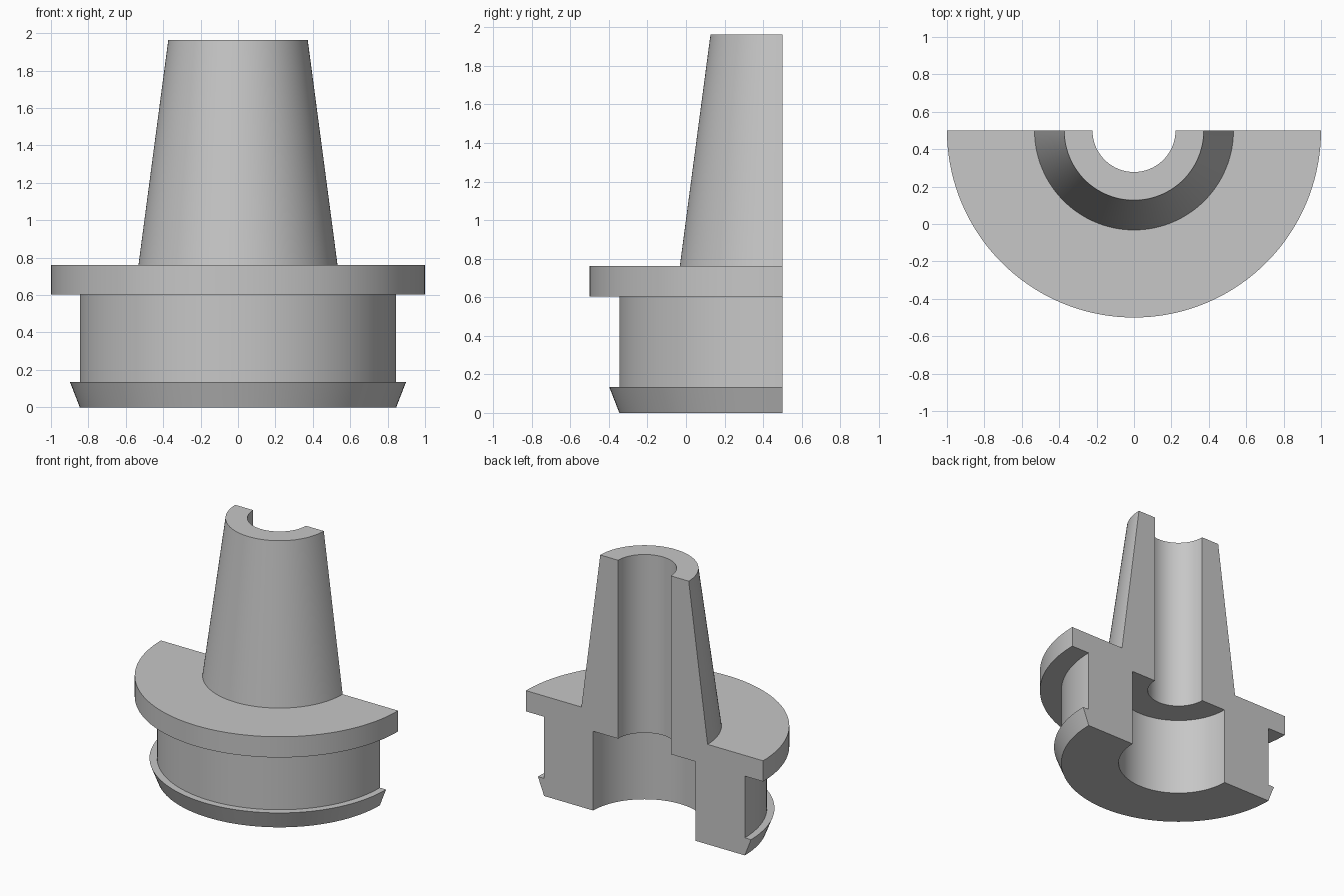
import bpy
import bmesh
import math
from mathutils import Vector

cube = bpy.data.objects.get("Cube")
if cube:
    bpy.data.objects.remove(cube, do_unlink=True)

# Main dimensions
CUT_Y = 0.5          # plane of the section cut, through the axis
HEIGHT = 1.963
FLANGE_TOP, FLANGE_BOTTOM = 0.762, 0.604
LIP_TOP = 0.134
BORE, COUNTERBORE, BODY = 0.222, 0.432, 0.846
STEPS = 72

# Wall cross-section as (radius, height)
profile = [
    (COUNTERBORE, 0), (BODY, 0),                     # underside
    (0.898, LIP_TOP), (BODY, LIP_TOP),               # flared snap lip
    (BODY, FLANGE_BOTTOM), (1, FLANGE_BOTTOM),       # body and flange
    (1, FLANGE_TOP), (0.532, FLANGE_TOP),
    (0.373, HEIGHT), (BORE, HEIGHT),                 # tapered spout
    (BORE, FLANGE_BOTTOM), (COUNTERBORE, FLANGE_BOTTOM),  # stepped bore
]

# Grey plastic
grey = bpy.data.materials.new("plain grey")
grey.use_nodes = True
colour = (0.57, 0.57, 0.57, 1)
grey.diffuse_color = colour
grey.node_tree.nodes["Principled BSDF"].inputs["Base Color"].default_value = colour

# Sweep the cross-section through half a turn, keeping both cut faces
bm = bmesh.new()
start = bm.faces.new([bm.verts.new((r, CUT_Y, z)) for r, z in profile])
end = start.copy()
bmesh.ops.spin(bm, geom=list(end.edges) + list(end.verts),
               cent=Vector((0, CUT_Y, 0)), axis=Vector((0, 0, 1)),
               angle=-math.pi, steps=STEPS, use_duplicate=False)
bm.faces.remove(end)
bmesh.ops.remove_doubles(bm, verts=bm.verts, dist=0.0001)
rim = [e for e in bm.edges if e.is_boundary]
if rim:
    bmesh.ops.contextual_create(bm, geom=rim)
bmesh.ops.recalc_face_normals(bm, faces=bm.faces)

mesh = bpy.data.meshes.new("half_nozzle_adapter")
bm.to_mesh(mesh)
bm.free()
mesh.materials.append(grey)
adapter = bpy.data.objects.new("half_nozzle_adapter", mesh)
bpy.context.collection.objects.link(adapter)

# Smooth round walls with crisp corners
bpy.ops.object.select_all(action="DESELECT")
adapter.select_set(True)
bpy.context.view_layer.objects.active = adapter
bpy.ops.object.shade_smooth_by_angle(angle=math.radians(25))
